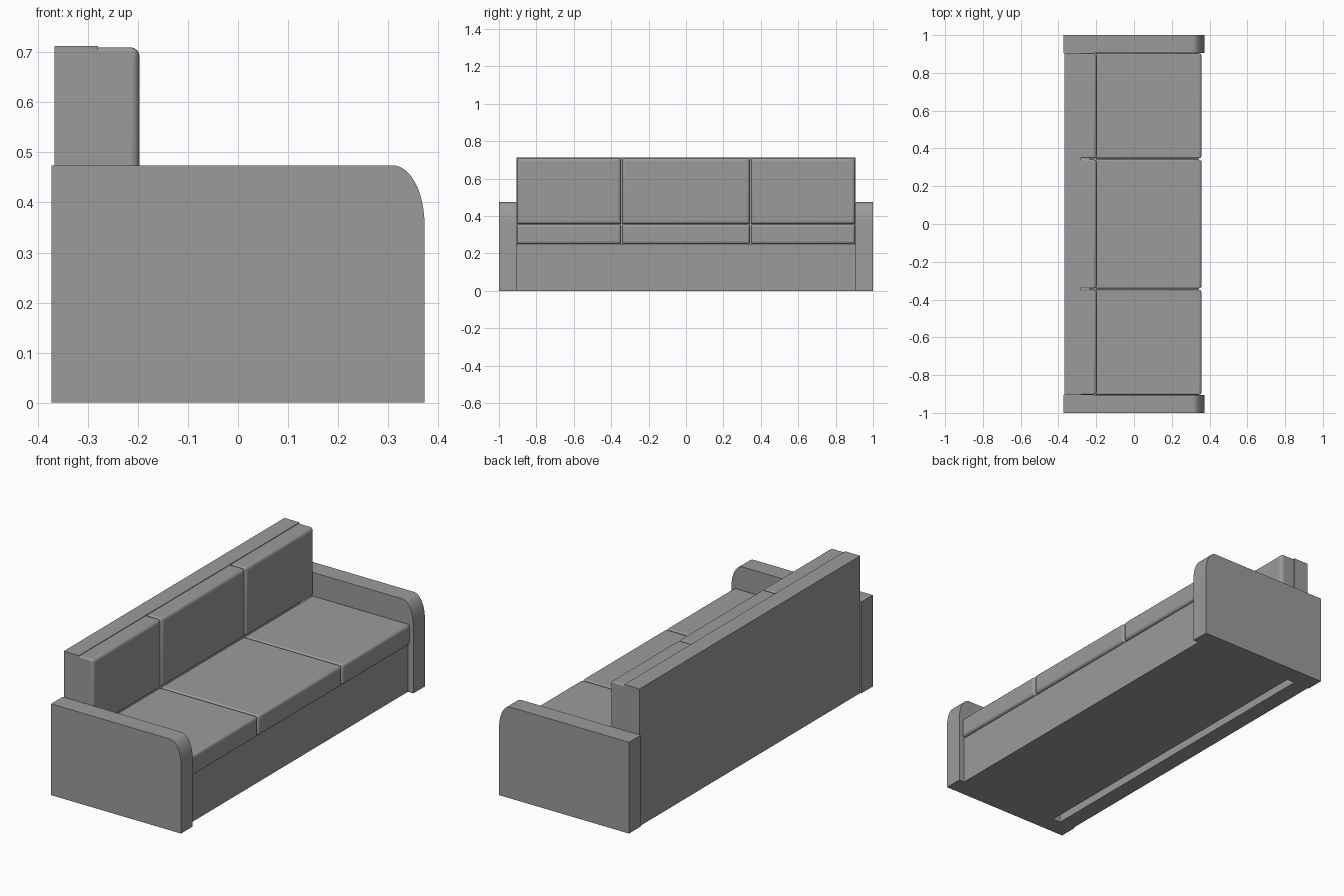
import bpy, bmesh, math

if "Cube" in bpy.data.objects:
    bpy.data.objects.remove(bpy.data.objects["Cube"])

# Dark grey upholstery
fabric = bpy.data.materials.new("dark_grey_fabric")
fabric.diffuse_color = (0.33, 0.33, 0.33, 1)
fabric.use_nodes = True
fabric.node_tree.nodes["Principled BSDF"].inputs["Base Color"].default_value = fabric.diffuse_color


def make_object(name, bm):
    bmesh.ops.recalc_face_normals(bm, faces=bm.faces)
    mesh = bpy.data.meshes.new(name)
    bm.to_mesh(mesh)
    bm.free()
    mesh.materials.append(fabric)
    obj = bpy.data.objects.new(name, mesh)
    bpy.context.collection.objects.link(obj)
    return obj


def smooth(obj, angle):
    bpy.ops.object.select_all(action='DESELECT')
    obj.select_set(True)
    bpy.context.view_layer.objects.active = obj
    bpy.ops.object.shade_smooth_by_angle(angle=math.radians(angle))


def box(name, x, y, z, radius=0.0):
    bm = bmesh.new()
    bmesh.ops.create_cube(bm, size=1)
    for v in bm.verts:
        v.co = [r[0] + (c + 0.5) * (r[1] - r[0]) for c, r in zip(v.co, (x, y, z))]
    if radius:
        # full rounding on the front face, tighter on the sides, none at the back
        layer = bm.edges.layers.float.new("bevel_weight_edge")
        for e in bm.edges:
            front = sum(abs(v.co.x - x[1]) < 1e-5 for v in e.verts)
            e[layer] = (0.0, 0.5, 1.0)[front]
    obj = make_object(name, bm)
    if radius:
        mod = obj.modifiers.new("rounding", 'BEVEL')
        mod.limit_method = 'WEIGHT'
        mod.width = radius
        mod.segments = 5
        smooth(obj, 40)
    return obj


# Base and backrest panel, with the open slot between them
HALF = 0.905
box("base", (-0.235, 0.342), (-HALF, HALF), (0, 0.25))
box("backrest_panel", (-0.367, -0.28), (-HALF, HALF), (0, 0.713))

# Three seat cushions and three back cushions
spans = {"left": (-0.904, -0.348), "middle": (-0.341, 0.341), "right": (0.348, 0.904)}
for side, y in spans.items():
    box("seat_cushion_" + side, (-0.2, 0.358), y, (0.25, 0.355), 0.015)
    box("back_cushion_" + side, (-0.28, -0.197), y, (0.356, 0.71), 0.017)

# Armrests: side profile with an elliptical front top corner
profile = [(-0.373, 0), (0.373, 0)]
for i in range(17):
    a = math.pi / 2 * i / 16
    profile.append((0.31 + 0.063 * math.cos(a), 0.355 + 0.119 * math.sin(a)))
profile.append((-0.373, 0.474))
for name, y in (("left_armrest", -1.0), ("right_armrest", HALF)):
    bm = bmesh.new()
    face = bm.faces.new([bm.verts.new((px, y, pz)) for px, pz in profile])
    extruded = bmesh.ops.extrude_face_region(bm, geom=[face])["geom"]
    bmesh.ops.translate(bm, vec=(0, 1 - HALF, 0),
                        verts=[g for g in extruded if isinstance(g, bmesh.types.BMVert)])
    smooth(make_object(name, bm), 40)
